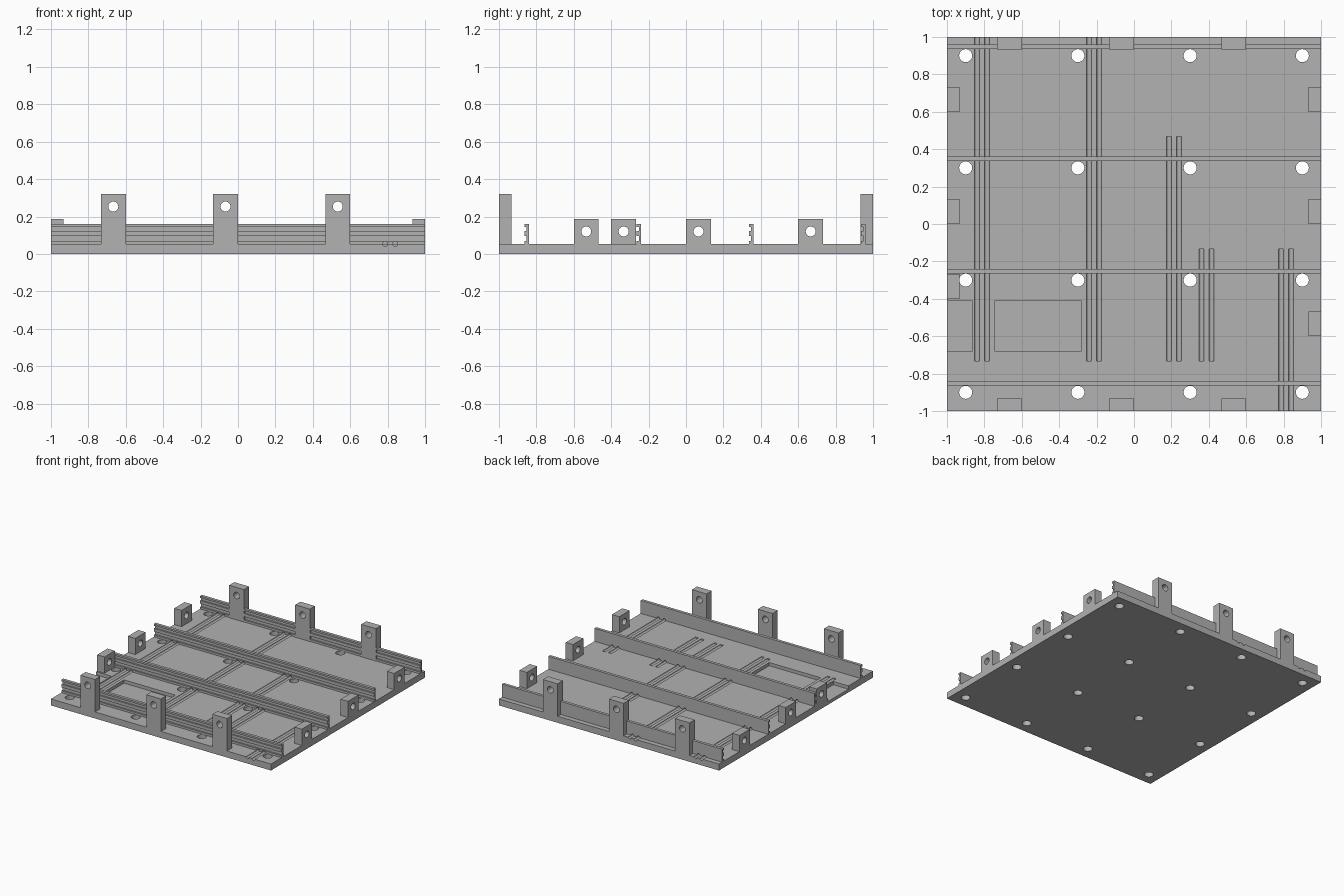
import bpy, bmesh
from math import pi
from mathutils import Matrix, Vector

cube = bpy.data.objects.get("Cube")
if cube:
    bpy.data.objects.remove(cube, do_unlink=True)

U = 1 / 75            # one design unit
TOP = 4 * U           # top of the base plate

grey = bpy.data.materials.new("plain grey")
grey.use_nodes = True
colour = (0.445, 0.445, 0.445, 1)
grey.diffuse_color = colour
grey.node_tree.nodes["Principled BSDF"].inputs["Base Color"].default_value = colour


def add_box(bm, lo, hi):
    lo, hi = Vector(lo), Vector(hi)
    m = Matrix.Translation((lo + hi) / 2) @ Matrix.Diagonal((*(hi - lo), 1))
    bmesh.ops.create_cube(bm, size=1, matrix=m)


def add_rod(bm, centre, radius, length, axis):
    turn = {"X": Matrix.Rotation(pi / 2, 4, "Y"),
            "Y": Matrix.Rotation(pi / 2, 4, "X"),
            "Z": Matrix.Identity(4)}[axis]
    bmesh.ops.create_cone(bm, cap_ends=True, segments=32, radius1=radius, radius2=radius,
                          depth=length, matrix=Matrix.Translation(centre) @ turn)


def make(name, bm):
    bmesh.ops.recalc_face_normals(bm, faces=bm.faces)
    mesh = bpy.data.meshes.new(name)
    bm.to_mesh(mesh)
    bm.free()
    mesh.materials.append(grey)
    ob = bpy.data.objects.new(name, mesh)
    bpy.context.collection.objects.link(ob)
    return ob


def select(ob):
    bpy.ops.object.select_all(action="DESELECT")
    ob.select_set(True)
    bpy.context.view_layer.objects.active = ob


def cut(ob, bm):
    """Subtract the shapes in bm from ob, then shade it."""
    cutter = make("cutter", bm)
    cutter.hide_render = True
    mod = ob.modifiers.new("cut", "BOOLEAN")
    mod.operation, mod.solver, mod.object = "DIFFERENCE", "EXACT", cutter
    select(ob)
    bpy.ops.object.modifier_apply(modifier=mod.name)
    bpy.data.objects.remove(cutter, do_unlink=True)
    select(ob)
    bpy.ops.object.shade_smooth_by_angle(angle=pi / 6)


# Round wire channels in pairs: first x, start y, end y (in units)
CHANNELS = [(-63, -55, 76), (-18, -55, 76), (14, -55, 35), (27, -55, -10), (59, -76, -10)]


def add_channels(bm):
    for x, y0, y1 in CHANNELS:
        for dx in (0, 4):
            add_rod(bm, ((x + dx) * U, (y0 + y1) / 2 * U, TOP), U, (y1 - y0) * U, "Y")


# Base plate with screw holes, channels and two shallow pockets
bm = bmesh.new()
add_box(bm, (-1, -1, 0), (1, 1, TOP))
base = make("base_plate", bm)
bm = bmesh.new()
for x in (-0.9, -0.3, 0.3, 0.9):
    for y in (-0.9, -0.3, 0.3, 0.9):
        add_rod(bm, (x, y, TOP / 2), 2.6 * U, 0.2, "Z")
add_channels(bm)
for x0, x1 in ((-1.02, -0.863), (-0.747, -0.28)):
    add_box(bm, (x0, -0.68, TOP - 2 * U), (x1, -0.413, 0.1))
cut(base, bm)

# Grooved rails across the plate: flat back, three ribs facing forward
RIBS = ((0.053, 0.07), (0.097, 0.122), (0.145, 0.16))
for i in range(4):
    back = -0.84 + 0.6 * i
    outline = [(back, TOP)]
    for lo, hi in RIBS:
        lo = max(lo, TOP)
        if lo > TOP:
            outline.append((back - 0.012, lo))
        outline += [(back - 0.024, lo), (back - 0.024, hi)]
        if hi < RIBS[-1][1]:
            outline.append((back - 0.012, hi))
    outline.append((back, RIBS[-1][1]))
    bm = bmesh.new()
    face = bm.faces.new([bm.verts.new((-1, y, z)) for y, z in outline])
    grown = bmesh.ops.extrude_face_region(bm, geom=[face])["geom"]
    bmesh.ops.translate(bm, vec=(2, 0, 0),
                        verts=[v for v in grown if isinstance(v, bmesh.types.BMVert)])
    rail = make(f"rail_{i + 1}", bm)
    bm = bmesh.new()
    add_channels(bm)
    cut(rail, bm)


def mounting_tab(name, lo, size, hole_z, axis):
    bm = bmesh.new()
    lo, size = Vector(lo), Vector(size)
    add_box(bm, lo, lo + size)
    tab = make(name, bm)
    centre = lo + size / 2
    bm = bmesh.new()
    add_rod(bm, (centre.x, centre.y, hole_z), 2 * U, 0.3, axis)
    cut(tab, bm)


# Tall tabs along the front and back edges
for side, y in (("front", -75), ("back", 70)):
    for i, x in enumerate((-55, -10, 35)):
        mounting_tab(f"{side}_tab_{i + 1}", (x * U, y * U, TOP),
                     (10 * U, 5 * U, 20 * U), 19 * U, "Y")

# Short tabs along the left and right edges
for side, x, ys in (("right", -75, (-30, 0, 45)), ("left", 70, (-45, 0, 45))):
    for i, y in enumerate(ys):
        mounting_tab(f"{side}_tab_{i + 1}", (x * U, y * U, TOP),
                     (5 * U, 10 * U, 10 * U), 9 * U, "X")
